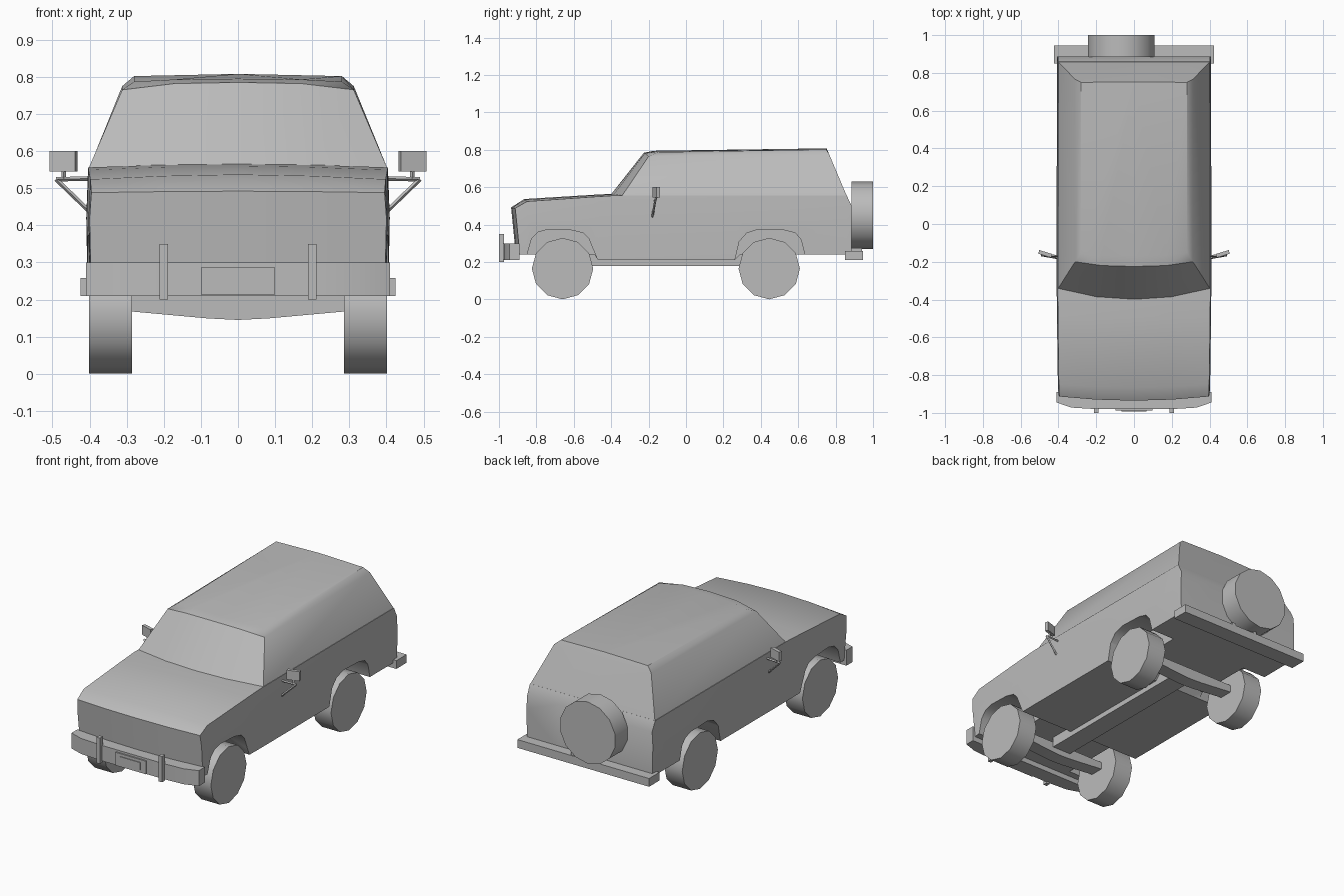
import bpy, bmesh
from mathutils import Matrix, Vector

old = bpy.data.objects.get("Cube")
if old:
    bpy.data.objects.remove(old, do_unlink=True)

GREY = (0.5, 0.5, 0.5, 1)
grey = bpy.data.materials.new("plain_grey")
grey.use_nodes = True
grey.diffuse_color = GREY
grey.node_tree.nodes["Principled BSDF"].inputs["Base Color"].default_value = GREY


def finish(name, bm):
    bmesh.ops.recalc_face_normals(bm, faces=bm.faces)
    mesh = bpy.data.meshes.new(name)
    bm.to_mesh(mesh)
    bm.free()
    mesh.materials.append(grey)
    ob = bpy.data.objects.new(name, mesh)
    bpy.context.collection.objects.link(ob)
    return ob


def activate(ob):
    bpy.ops.object.select_all(action='DESELECT')
    ob.select_set(True)
    bpy.context.view_layer.objects.active = ob


def smooth(ob):
    activate(ob)
    bpy.ops.object.shade_smooth_by_angle(angle=0.6)


def loft(name, half_rings, caps):
    """Mirror each half ring in x, bridge the rings and cap both ends."""
    bm = bmesh.new()
    rings = []
    for half in half_rings:
        full = half + [(-x, y, z) for x, y, z in half[-2:0:-1]]
        rings.append([bm.verts.new(p) for p in full])
    for a, b in zip(rings, rings[1:]):
        for i in range(len(a)):
            j = (i + 1) % len(a)
            bm.faces.new((a[i], a[j], b[j], b[i]))
    for ring in (rings[0], rings[-1]):
        for cap in caps:
            bm.faces.new([ring[i] for i in cap])
    return finish(name, bm)


def prism(name, points, axis, lo, hi):
    """Extrude a flat profile along one axis."""
    bm = bmesh.new()
    ends = []
    for depth in (lo, hi):
        row = []
        for p in points:
            co = list(p)
            co.insert(axis, depth)
            row.append(bm.verts.new(co))
        ends.append(row)
        bm.faces.new(row)
    n = len(points)
    for i in range(n):
        j = (i + 1) % n
        bm.faces.new((ends[0][i], ends[0][j], ends[1][j], ends[1][i]))
    return finish(name, bm)


def box(name, x, y, z, turn=0):
    bm = bmesh.new()
    bmesh.ops.create_cube(bm, size=1)
    size = [b - a for a, b in (x, y, z)]
    centre = [(a + b) / 2 for a, b in (x, y, z)]
    bm.transform(Matrix.Translation(centre) @ Matrix.Rotation(turn, 4, 'Z')
                 @ Matrix.Diagonal((*size, 1)))
    return finish(name, bm)


def cylinder(name, start, end, radius, sides):
    start, end = Vector(start), Vector(end)
    axis = end - start
    bm = bmesh.new()
    bmesh.ops.create_cone(bm, cap_ends=True, segments=sides, radius1=radius,
                          radius2=radius, depth=axis.length)
    bm.transform(Matrix.Translation((start + end) / 2)
                 @ axis.to_track_quat('Z', 'Y').to_matrix().to_4x4())
    return finish(name, bm)


# Lower body: y, half width, bottom, side top, centre top, bow, front lean
stations = [
    (-0.935, 0.400, 0.24, 0.488, 0.492, 0.022, 0.025),
    (-0.865, 0.403, 0.24, 0.524, 0.537, 0.015, 0),
    (-0.490, 0.408, 0.24, 0.549, 0.560, 0, 0),
    (-0.470, 0.408, 0.21, 0.550, 0.561, 0, 0),
    (-0.380, 0.409, 0.21, 0.556, 0.566, 0, 0),
    (0.260, 0.409, 0.21, 0.556, 0.560, 0, 0),
    (0.290, 0.409, 0.24, 0.556, 0.560, 0, 0),
    (0.859, 0.408, 0.24, 0.556, 0.556, 0, 0),
    (0.886, 0.407, 0.24, 0.500, 0.500, 0, 0),
]
rings = []
for y, w, low, side, mid, bow, lean in stations:
    half = [(0, low), (0.2, low), (w - 0.004, low), (w, 0.42),
            (w - 0.005, side), (0.2, mid * 0.7 + side * 0.3), (0, mid)]
    rings.append([(x, y + bow * (x / 0.4) ** 2 + lean * (0.49 - z) / 0.25, z)
                  for x, z in half])
body = loft("lower_body", rings,
            [(0, 1, 5, 6), (1, 2, 3, 4, 5), (0, 6, 7, 11), (11, 7, 8, 9, 10)])

# Wheel arches cut into the body sides
front_arch = [(-0.87, 0.1), (-0.85, 0.24), (-0.825, 0.325), (-0.79, 0.36),
              (-0.735, 0.375), (-0.61, 0.37), (-0.55, 0.355), (-0.52, 0.325),
              (-0.47, 0.205), (-0.45, 0.1)]
rear_arch = [(0.24, 0.1), (0.26, 0.205), (0.285, 0.31), (0.325, 0.355),
             (0.385, 0.375), (0.53, 0.37), (0.585, 0.355), (0.615, 0.32),
             (0.635, 0.24), (0.65, 0.1)]
for arch in (front_arch, rear_arch):
    for lo, hi in ((0.25, 0.5), (-0.5, -0.25)):
        cutter = prism("arch_cutter", arch, 0, lo, hi)
        cutter.hide_render = True
        cut = body.modifiers.new("arch", 'BOOLEAN')
        cut.operation = 'DIFFERENCE'
        cut.solver = 'EXACT'
        cut.object = cutter
        activate(body)
        bpy.ops.object.modifier_apply(modifier=cut.name)
        bpy.data.objects.remove(cutter, do_unlink=True)
smooth(body)

# Cabin: base, roof edge and roof outlines
cabin = loft("cabin", [
    [(0, -0.41, 0.55), (0.2, -0.395, 0.55), (0.404, -0.345, 0.55),
     (0.403, 0.861, 0.55), (0, 0.861, 0.55)],
    [(0, -0.225, 0.785), (0.17, -0.22, 0.782), (0.312, -0.2, 0.765),
     (0.312, 0.766, 0.775), (0, 0.764, 0.778)],
    [(0, -0.17, 0.795), (0.17, -0.165, 0.793), (0.28, -0.15, 0.787),
     (0.28, 0.75, 0.802), (0, 0.752, 0.808)],
], [(0, 1, 2, 3, 4), (0, 4, 5, 6, 7)])
smooth(cabin)

# Wheels, axles and central driveline
for y, end in ((-0.66, "front"), (0.445, "rear")):
    for s, side in ((1, "left"), (-1, "right")):
        smooth(cylinder(f"{end}_{side}_wheel", (s * 0.286, y, 0.165),
                        (s * 0.402, y, 0.165), 0.164, 12))
    prism(f"{end}_axle", [(-0.29, 0.168), (-0.08, 0.149), (0, 0.145),
                          (0.08, 0.149), (0.29, 0.168), (0.29, 0.21),
                          (-0.29, 0.21)], 1, y - 0.04, y + 0.04)
box("driveline", (-0.06, 0.06), (-0.62, 0.42), (0.18, 0.25))

# Spare wheel with its brackets
smooth(cylinder("spare_wheel", (-0.067, 0.884, 0.45), (-0.067, 1.0, 0.45), 0.18, 14))
for x in (-0.08, 0.07):
    box("spare_bracket", (x - 0.012, x + 0.012), (0.88, 0.94), (0.25, 0.275))

# Bumpers, uprights and number plate
outline = [(0.41, -0.89), (0.41, -0.945), (0.33, -0.972), (0.2, -0.98)]
smooth(prism("front_bumper", outline + [(-x, y) for x, y in reversed(outline)],
             2, 0.21, 0.3))
box("rear_bumper", (-0.424, 0.424), (0.85, 0.945), (0.21, 0.258))
for s in (-1, 1):
    box("bumper_upright", (s * 0.2 - 0.011, s * 0.2 + 0.011),
        (-1.0, -0.973), (0.2, 0.35))
box("number_plate", (-0.098, 0.098), (-0.988, -0.978), (0.212, 0.288))
box("number_plate_panel", (-0.065, 0.065), (-0.992, -0.986), (0.23, 0.272))

# Door mirrors on triangular arms
for s, side in ((1, "left"), (-1, "right")):
    box(f"{side}_mirror", (s * 0.47 - 0.036, s * 0.47 + 0.036),
        (-0.168, -0.148), (0.545, 0.6), s * 0.3)
    arm = [(0.4, -0.17, 0.526), (0.49, -0.165, 0.524), (0.405, -0.18, 0.442)]
    arm = [(s * x, y, z) for x, y, z in arm]
    cylinder(f"{side}_mirror_upper_arm", arm[0], arm[1], 0.006, 4)
    cylinder(f"{side}_mirror_lower_arm", arm[1], arm[2], 0.006, 4)
    cylinder(f"{side}_mirror_stem", (s * 0.47, -0.165, 0.524),
             (s * 0.47, -0.158, 0.55), 0.006, 4)
